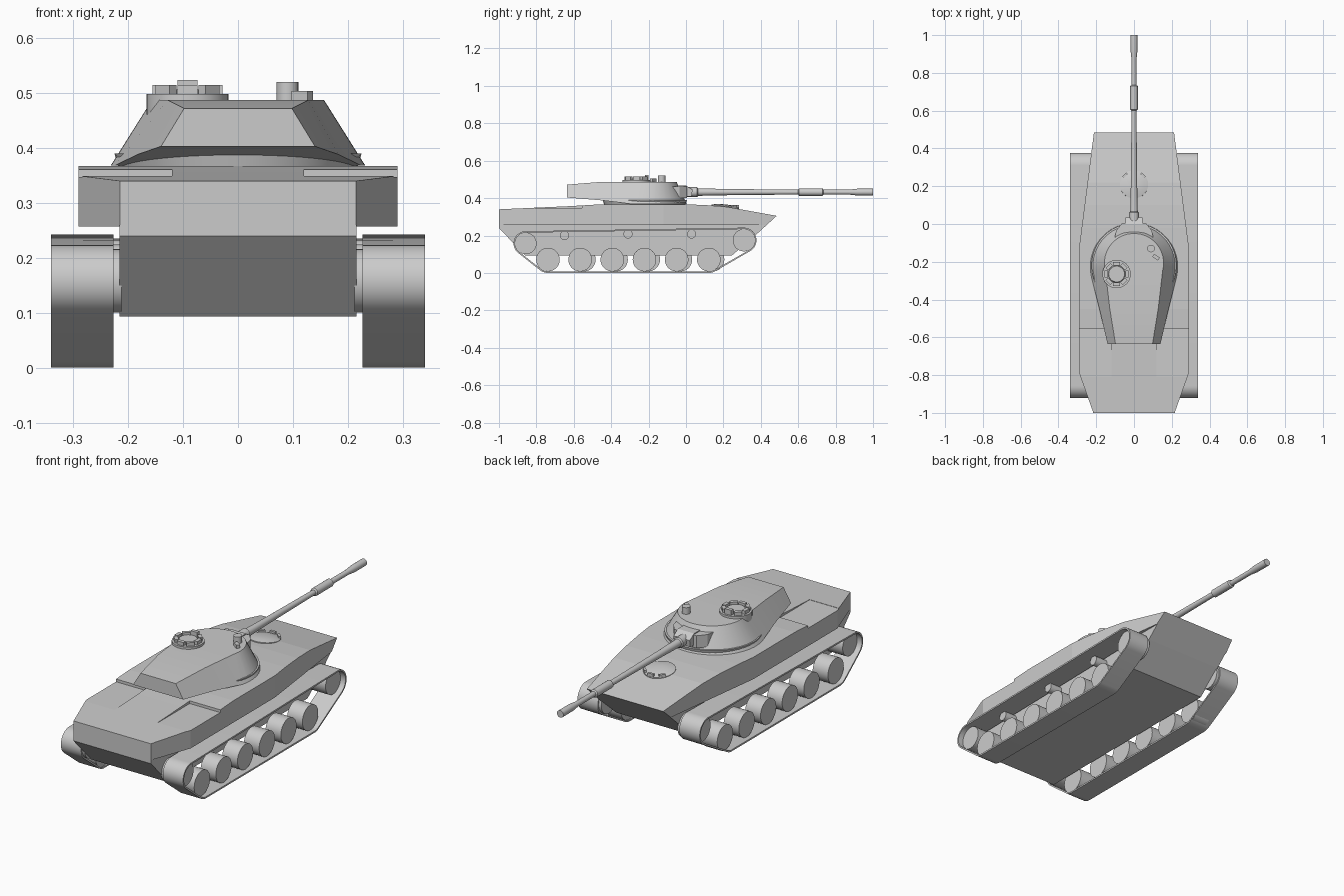
import bpy, bmesh, math
from mathutils import Matrix, Vector
from mathutils.geometry import convex_hull_2d

if "Cube" in bpy.data.objects:
    bpy.data.objects.remove(bpy.data.objects["Cube"])


def make(name, verts, faces, smooth=False):
    me = bpy.data.meshes.new(name)
    me.from_pydata(verts, [], faces)
    bm = bmesh.new()
    bm.from_mesh(me)
    bmesh.ops.recalc_face_normals(bm, faces=bm.faces)
    bm.to_mesh(me)
    bm.free()
    ob = bpy.data.objects.new(name, me)
    bpy.context.collection.objects.link(ob)
    bpy.ops.object.select_all(action='DESELECT')
    bpy.context.view_layer.objects.active = ob
    ob.select_set(True)
    if smooth:
        bpy.ops.object.shade_smooth_by_angle(angle=math.radians(30))
    return ob


def prism(name, pts, lo, hi, axis='z', smooth=False):
    """Extrude a 2D outline; axis x takes (y, z) points, axis z takes (x, y)."""
    n = len(pts)
    place = (lambda p, h: (h, p[0], p[1])) if axis == 'x' else (lambda p, h: (p[0], p[1], h))
    verts = [place(p, lo) for p in pts] + [place(p, hi) for p in pts]
    faces = [(i, (i + 1) % n, n + (i + 1) % n, n + i) for i in range(n)]
    faces += [tuple(range(n)), tuple(range(n, 2 * n))]
    return make(name, verts, faces, smooth)


def box(name, x0, x1, y0, y1, z0, z1):
    return prism(name, [(x0, y0), (x1, y0), (x1, y1), (x0, y1)], z0, z1)


def circle(a, b, r, n=32):
    return [(a + r * math.cos(2 * math.pi * i / n), b + r * math.sin(2 * math.pi * i / n))
            for i in range(n)]


def lathe(name, profile, origin, axis, n=24):
    """Spin (distance, radius) points round an axis."""
    rot = Vector((0, 0, 1)).rotation_difference(Vector(axis)).to_matrix()
    verts = [Vector(origin) + rot @ Vector((r * math.cos(2 * math.pi * i / n),
                                            r * math.sin(2 * math.pi * i / n), d))
             for d, r in profile for i in range(n)]
    faces = [(k * n + i, k * n + (i + 1) % n, (k + 1) * n + (i + 1) % n, (k + 1) * n + i)
             for k in range(len(profile) - 1) for i in range(n)]
    faces += [tuple(range(n)), tuple(range(len(verts) - n, len(verts)))]
    return make(name, verts, faces, True)


def boolean(ob, cutter, operation):
    mod = ob.modifiers.new('cut', 'BOOLEAN')
    mod.object, mod.operation, mod.solver = cutter, operation, 'EXACT'
    bpy.context.view_layer.objects.active = ob
    bpy.ops.object.modifier_apply(modifier=mod.name)
    bpy.data.objects.remove(cutter)


# Hull: side profile trimmed by the plan outline above and a narrow box below
side = [(-1, .24), (-1, .34), (-.62, .357), (-.45, .367), (-.02, .367), (.1, .363), (.22, .353),
        (.485, .305), (.37, .2), (.245, .093), (-.86, .093)]
half = [(.215, -1.01), (.215, -1), (.29, -.79), (.29, -.12), (.21, .5)]
plan = half + [(-x, y) for x, y in reversed(half)]

upper = prism('upper_hull', side, -.4, .4, 'x')
boolean(upper, prism('trim', plan, .257, .6), 'INTERSECT')
for s in (-1, 1):
    x0, x1 = sorted((s * .12, s * .4))
    boolean(upper, box('deck_recess', x0, x1, -.81, -.555, .347, .5), 'DIFFERENCE')
lower = prism('lower_hull', side, -.216, .216, 'x')
boolean(lower, box('trim', -.5, .5, -1.2, .7, 0, .26), 'INTERSECT')

# Running gear, both sides
wheel_y = [-.738 + .172 * i for i in range(6)]
runs = [(.31, .175, .067), (-.857, .158, .065), (-.738, .07, .07), (.122, .07, .07)]
outer = [p for y, z, r in runs for p in circle(y, z, r, 48)]
inner = [p for y, z, r in runs for p in circle(y, z, r - .008, 48)]
loop = convex_hull_2d(outer)
for s, tag in ((1, 'right'), (-1, 'left')):
    # Track band
    verts = [(s * x, *pts[i]) for pts, x in ((outer, .227), (outer, .34), (inner, .34), (inner, .227))
             for i in loop]
    n = len(loop)
    faces = [(k * n + i, k * n + (i + 1) % n, ((k + 1) % 4) * n + (i + 1) % n, ((k + 1) % 4) * n + i)
             for k in range(4) for i in range(n)]
    make(f'{tag}_track', verts, faces, True)
    # Road wheels; the left row sits a little further back
    shift = 0 if s > 0 else .02
    for i, y in enumerate(wheel_y):
        dy = shift if i else 0
        lathe(f'{tag}_road_wheel_{i + 1}', [(0, .063), (.085, .063)], (s * .232, y + dy, .071), (s, 0, 0), 32)
    # Sprocket, idler and return rollers
    for name, y, z, r, w in (('idler', .31, .175, .06, .1), ('sprocket', -.857, .158, .058, .1),
                             ('roller_1', -.65, .2, .024, .07), ('roller_2', -.31, .208, .024, .07),
                             ('roller_3', .03, .208, .024, .07)):
        lathe(f'{tag}_{name}', [(0, r), (w, r)], (s * .212, y, z), (s, 0, 0), 32)

# Turret: lofted between a low wide outline and a smaller roof outline
low = [(.14, -.635, .403), (.183, -.45, .388)]
roof = [(.098, -.635, .472), (.128, -.45, .487)]
for i in range(24):
    t = math.radians(-15 + 210 * i / 23)
    low.append((.232 * math.cos(t), -.227 + .232 * math.sin(t), .368))
    roof.append((.157 * math.cos(t), -.207 + .157 * math.sin(t), .487))
for ring in (low, roof):
    ring += [(-x, y, z) for x, y, z in reversed(ring[:2])]
n = len(low)
faces = [(i, (i + 1) % n, n + (i + 1) % n, n + i) for i in range(n)]
for k in (0, n):
    faces += [(k + i, k + i + 1, k + n - 2 - i, k + n - 1 - i) for i in range(n // 2 - 1)]
make('turret', low + roof, faces, True)
lathe('turret_ring', [(0, .215), (.035, .225)], (0, -.22, .355), (0, 0, 1), 48)

# Mantlet and gun
cheek = [(.105, -.09), (.095, -.035), (.062, .005)]
prism('mantlet_cheeks', cheek + [(-x, y) for x, y in reversed(cheek)], .4, .462)
prism('mantlet', [(-.06, .405), (.03, .41), (.035, .445), (0, .467), (-.06, .467)], -.045, .045, 'x')
lathe('gun_barrel', [(0, .026), (.06, .026), (.065, .02), (.2, .017), (.58, .013), (.6, .013),
                     (.605, .02), (.73, .02), (.735, .013), (.87, .013), (.915, .018), (1, .018)],
      (0, 0, .432), (0, 1, 0))

# Commander cupola with a ring of periscopes
cx, cy = -.092, -.265
lathe('cupola', [(0, .075), (.053, .075)], (cx, cy, .445), (0, 0, 1), 32)
lathe('cupola_hatch', [(0, .045), (.008, .042)], (cx, cy, .498), (0, 0, 1), 32)
for i in range(8):
    a = math.pi / 4 * i
    tall = i == 2
    ob = box(f'cupola_periscope_{i + 1}', -.009, .009, -.018, .018, .49, .524 if tall else .515)
    ob.data.transform(Matrix.Translation((cx, cy, 0)) @ Matrix.Rotation(a, 4, 'Z')
                      @ Matrix.Translation((.055, 0, 0)))

# Roof sight and small periscope
lathe('roof_sight', [(0, .02), (.04, .02)], (.09, -.13, .48), (0, 0, 1), 20)
ob = box('roof_periscope', -.018, .018, -.009, .009, .47, .504)
ob.data.transform(Matrix.Translation((.117, -.176, 0)) @ Matrix.Rotation(-.6, 4, 'Z'))

# Driver hatch with small periscopes
lathe('driver_hatch', [(-.02, .075), (.003, .075), (.01, .05), (.013, .02)], (0, .21, .353), (0, .12, 1), 32)
for i, deg in enumerate((45, 90, 135)):
    ob = box(f'driver_periscope_{i + 1}', -.006, .006, -.015, .015, .34, .362)
    ob.data.transform(Matrix.Translation((0, .21, 0)) @ Matrix.Rotation(math.radians(deg), 4, 'Z')
                      @ Matrix.Translation((.068, 0, 0)))
